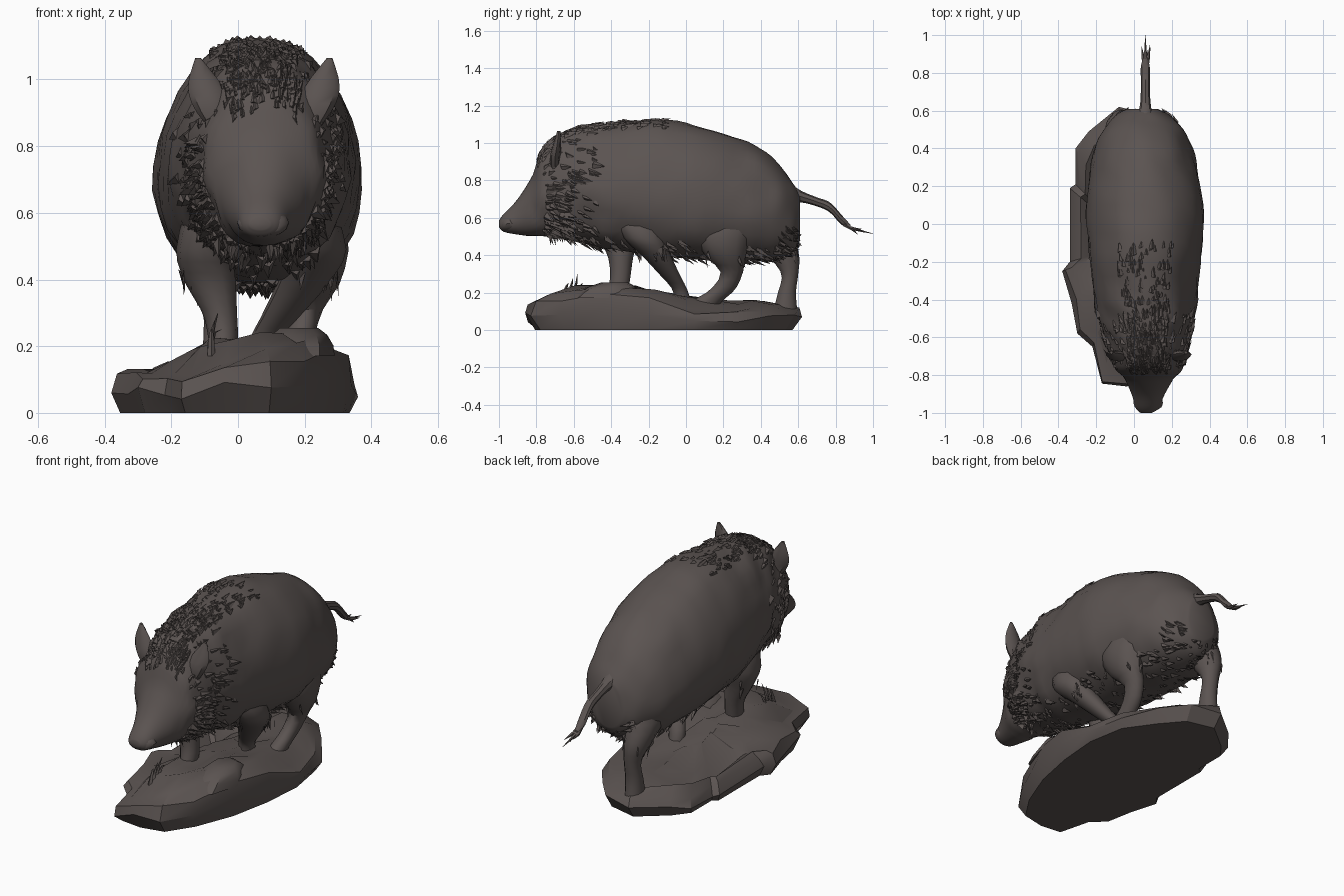
import bpy, bmesh, math, random
from mathutils import Vector, noise

if "Cube" in bpy.data.objects:
    bpy.data.objects.remove(bpy.data.objects["Cube"])

random.seed(4)
mat = bpy.data.materials.new("dark bronze brown")
mat.diffuse_color = (0.105, 0.088, 0.083, 1)
mat.use_nodes = True
mat.node_tree.nodes["Principled BSDF"].inputs["Base Color"].default_value = mat.diffuse_color


def finish(name, bm, angle=40):
    bmesh.ops.recalc_face_normals(bm, faces=bm.faces)
    me = bpy.data.meshes.new(name)
    bm.to_mesh(me)
    bm.free()
    me.materials.append(mat)
    ob = bpy.data.objects.new(name, me)
    bpy.context.collection.objects.link(ob)
    bpy.ops.object.select_all(action='DESELECT')
    ob.select_set(True)
    bpy.context.view_layer.objects.active = ob
    if angle:
        bpy.ops.object.shade_smooth_by_angle(angle=math.radians(angle))
    return ob


def spline(rows, t):
    # Catmull-Rom through rows of numbers, t in 0..1
    f = t * (len(rows) - 1)
    i = min(int(f), len(rows) - 2)
    u = f - i
    a, b, c, d = (rows[max(0, min(len(rows) - 1, i + k))] for k in (-1, 0, 1, 2))
    return [0.5 * (2*q + (r-p)*u + (2*p-5*q+4*r-s)*u*u + (3*q-p-3*r+s)*u**3)
            for p, q, r, s in zip(a, b, c, d)]


def skin(name, rings, angle=40, trim=False):
    bm = bmesh.new()
    vs = [[bm.verts.new(p) for p in ring] for ring in rings]
    n = len(vs[0])
    for a, b in zip(vs, vs[1:]):
        for j in range(n):
            bm.faces.new((a[j], a[(j+1) % n], b[(j+1) % n], b[j]))
    bm.faces.new(vs[0])
    bm.faces.new(vs[-1])
    bmesh.ops.recalc_face_normals(bm, faces=bm.faces)
    if trim:  # drop faces buried inside the body
        buried = [f for f in bm.faces if all(depth(v.co) < .88 for v in f.verts)]
        bmesh.ops.delete(bm, geom=buried, context='FACES')
    return finish(name, bm, angle)


def limb(name, rows, steps=14, n=12, upright=True, trim=True):
    # rows: x, y, z, radius a (along x), radius b (along y, or z if not upright)
    rings = []
    for i in range(steps + 1):
        x, y, z, a, b = spline(rows, i / steps)
        ring = []
        for j in range(n):
            t = 2 * math.pi * j / n
            u, v = a * math.cos(t), b * math.sin(t)
            ring.append((x+u, y+v, z) if upright else (x+u, y, z+v))
        rings.append(ring)
    return skin(name, rings, 40, trim)


# Body and head: y, centre x, bottom z, top z, half width
BODY = [(-1.0, .065, .55, .585, .03), (-.975, .07, .525, .62, .06), (-.9, .075, .51, .70, .088),
        (-.82, .08, .50, .83, .13), (-.77, .08, .50, .97, .17), (-.68, .075, .49, 1.055, .20),
        (-.55, .07, .47, 1.09, .235), (-.4, .06, .43, 1.105, .27), (-.15, .06, .39, 1.125, .297),
        (.05, .062, .38, 1.095, .312), (.25, .055, .37, 1.03, .287), (.4, .05, .37, .965, .255),
        (.5, .05, .39, .88, .21), (.57, .05, .42, .79, .15), (.61, .05, .48, .72, .08)]


def depth(p):
    # 0 on the body axis, 1 on its surface
    if not -.99 < p[1] < .6:
        return 9
    for a, b in zip(BODY, BODY[1:]):
        if a[0] <= p[1] <= b[0]:
            u = (p[1] - a[0]) / (b[0] - a[0])
            _, cx, zb, zt, hw = (q + (r - q) * u for q, r in zip(a, b))
            return math.hypot((p[0] - cx) / hw, (2 * p[2] - zb - zt) / (zt - zb))


def body_point(t, th):
    y, cx, zb, zt, hw = spline(BODY, t)
    s, c = math.sin(th), math.cos(th)
    c = math.copysign(abs(c) ** 0.9, c) * (1 - 0.1 * s)
    p = Vector((cx + hw * c, y, (zb + zt) / 2 + (zt - zb) / 2 * s))
    amp = 0.024 if -0.78 < y < -0.3 else 0.012
    if y < -0.82:
        amp = 0.0
    return p + Vector((c, 0, s)) * amp * noise.noise(p * 9)


skin("body", [[body_point(i / 56, 2 * math.pi * j / 32) for j in range(32)]
              for i in range(57)], 50)


# Fur: small swept-back folded blades on the body surface
def fur(name, count, t_range, th_range, size, lift=0.2, drop=0.0):
    bm = bmesh.new()
    for _ in range(count):
        t = random.uniform(*t_range)
        th = math.radians(random.uniform(*th_range))
        p = body_point(t, th)
        side = (body_point(t, th + 0.05) - p).normalized()
        back = (body_point(min(t + .02, 1), th) - p).normalized()
        out = back.cross(side).normalized()
        if out.dot(p - Vector((.06, p.y, .75))) < 0:
            out = -out
        s = size * random.uniform(0.6, 1.3)
        side = (side + back * random.uniform(-.5, .5)) * s * 0.3
        tip = p + (back * random.uniform(.5, 1) + out * lift * random.random()
                   + Vector((0, 0, -drop))) * s
        a, b, r, q = (bm.verts.new(v) for v in
                      (p - side - out*.006, p + side - out*.006, p + out * s * .16, tip))
        for f in ((a, r, q), (r, b, q), (b, a, r)):
            bm.faces.new(f)
    finish(name, bm, 0)


fur("mane", 260, (.30, .58), (60, 120), .05)
fur("neck_fur", 240, (.29, .46), (-70, 250), .06, .2, .2)
fur("forehead_fur", 80, (.25, .34), (50, 130), .045)
fur("cheek_ruff_right", 80, (.30, .40), (-75, 10), .065, .3, .3)
fur("cheek_ruff_left", 80, (.30, .40), (170, 255), .065, .3, .3)
fur("belly_fur", 160, (.42, .85), (230, 310), .06, .25, .3)
fur("rump_fur", 50, (.85, .97), (200, 340), .05, .25, .4)

# Blunt nose
limb("nose", [(.07, -.985, .56, .05, .03), (.075, -.97, .565, .07, .04),
              (.075, -.945, .57, .078, .045), (.075, -.92, .57, .07, .05)], 6, 14, False)

# Ears: flattened leaves
for name, sx, x0 in (("ear_left", -1, -.06), ("ear_right", 1, .215)):
    limb(name, [(x0, -.70, .85, .025, .025), (x0 + sx*.02, -.70, .92, .055, .028),
                (x0 + sx*.04, -.69, .985, .05, .022), (x0 + sx*.06, -.68, 1.065, .008, .008)], 8, 8)

# Legs, thigh or shoulder down to hoof
limb("front_leg_left", [(-.05, -.36, .66, .09, .13), (-.10, -.36, .50, .085, .11),
                        (-.085, -.35, .40, .078, .07), (-.055, -.35, .30, .052, .055),
                        (-.045, -.36, .23, .045, .055), (-.045, -.37, .19, .04, .06)])
limb("front_leg_right", [(.18, -.28, .66, .085, .14), (.235, -.23, .50, .09, .11),
                         (.20, -.16, .40, .08, .078), (.135, -.09, .30, .06, .055),
                         (.08, -.035, .22, .045, .04), (.07, -.02, .16, .042, .045)])
limb("hind_leg_right", [(.16, .26, .70, .10, .18), (.23, .20, .53, .10, .16),
                        (.235, .21, .40, .075, .11), (.205, .245, .31, .05, .06),
                        (.185, .20, .22, .042, .065), (.175, .12, .16, .042, .08),
                        (.17, .07, .115, .045, .09)])
limb("hind_leg_left", [(0, .38, .70, .10, .15), (-.07, .45, .52, .09, .12),
                       (-.07, .52, .40, .07, .085), (-.06, .555, .30, .045, .045),
                       (-.06, .54, .20, .045, .048), (-.06, .53, .10, .05, .065)])


# Shaggy fringe at elbows and thighs
def fringe(name, centre, spread, count, size):
    bm = bmesh.new()
    for _ in range(count):
        p = Vector(c + random.uniform(-s, s) for c, s in zip(centre, spread))
        w = Vector((random.uniform(-.3, .3), random.uniform(-.3, .3), 0)) * size
        tip = p + Vector((random.uniform(-.2, .2), random.uniform(0, .6), -1)) * size
        a, b, c, d = (bm.verts.new(v) for v in (p - w, p + w, p + Vector((w.y, -w.x, .02)), tip))
        for f in ((a, b, d), (b, c, d), (c, a, d)):
            bm.faces.new(f)
    finish(name, bm, 0)


fringe("elbow_fringe_left", (-.11, -.32, .43), (.06, .08, .03), 18, .055)
fringe("elbow_fringe_right", (.23, -.18, .43), (.07, .08, .03), 18, .055)
fringe("thigh_fringe_right", (.24, .22, .41), (.06, .12, .03), 18, .055)
fringe("thigh_fringe_left", (-.07, .52, .41), (.06, .06, .04), 18, .055)
fringe("jaw_beard", (.07, -.62, .51), (.14, .12, .02), 35, .045)

# Tail and tassel
limb("tail", [(.055, .54, .74, .06, .06), (.06, .61, .715, .032, .032), (.06, .70, .685, .024, .024),
              (.06, .77, .655, .024, .027), (.06, .83, .59, .024, .027),
              (.06, .88, .55, .012, .012)], 14, 8, False)
for k, (dx, dy, dz) in enumerate(((0, 1.0, .515), (.025, .95, .53), (-.02, .94, .54), (.01, .92, .51))):
    limb("tail_hair_%d" % k, [(.06, .83, .58, .016, .016), (.06 + dx * .6, .88, .545, .01, .01),
                              (.06 + dx, dy, dz, .001, .001)], 4, 5, False)

# Rock base: outline x, y, rim height
ROCK = [(-.17, -.845, .12), (-.04, -.86, .16), (.10, -.83, .18), (.20, -.68, .20), (.29, -.45, .22),
        (.34, -.2, .19), (.36, .05, .12), (.32, .28, .11), (.20, .45, .13), (.09, .58, .13),
        (-.08, .62, .14), (-.24, .49, .14), (-.31, .40, .12), (-.31, .21, .11), (-.34, .19, .11),
        (-.34, -.2, .12), (-.38, -.25, .13), (-.33, -.42, .13), (-.30, -.58, .13), (-.22, -.65, .13)]


def ridge(y):
    return .235 - .08 * max(0, min(1, (y + .3) / .4)) - .1 * max(0, -y - .6)


rings = []
for scale, up in ((.93, 0), (1, .5), (.96, .85), (.85, 1.0), (.68, None), (.48, None), (.2, None)):
    ring = []
    for k, (x, y, h) in enumerate(ROCK):
        wob = scale * (1 + (random.uniform(-.04, .03) if scale < 1 and up != 0 else 0))
        px, py = x * wob, -.1 + (y + .1) * wob
        z = ridge(py) if up is None else h * up
        if up:
            z += random.uniform(-.02, .015)
        elif up is None:
            z += random.uniform(-.022, .012) - min(.09, max(0, -px - .09) * 1.0)
        ring.append((px, py, z))
    rings.append(ring)
skin("rock_base", rings, 30)

# Boulder on the right of the base, and a few grass blades
limb("boulder", [(.17, -.42, .17, .12, .20), (.18, -.40, .22, .10, .15), (.18, -.38, .255, .06, .07)], 3, 7)
for k in range(4):
    y = -.66 + k * .025
    limb("grass_%d" % k, [(-.08, y, .17, .012, .012), (-.08, y + .02, .23, .008, .008),
                          (-.08 + k * .01, y + .03, .25 + k % 3 * .025, .001, .001)], 3, 4)
